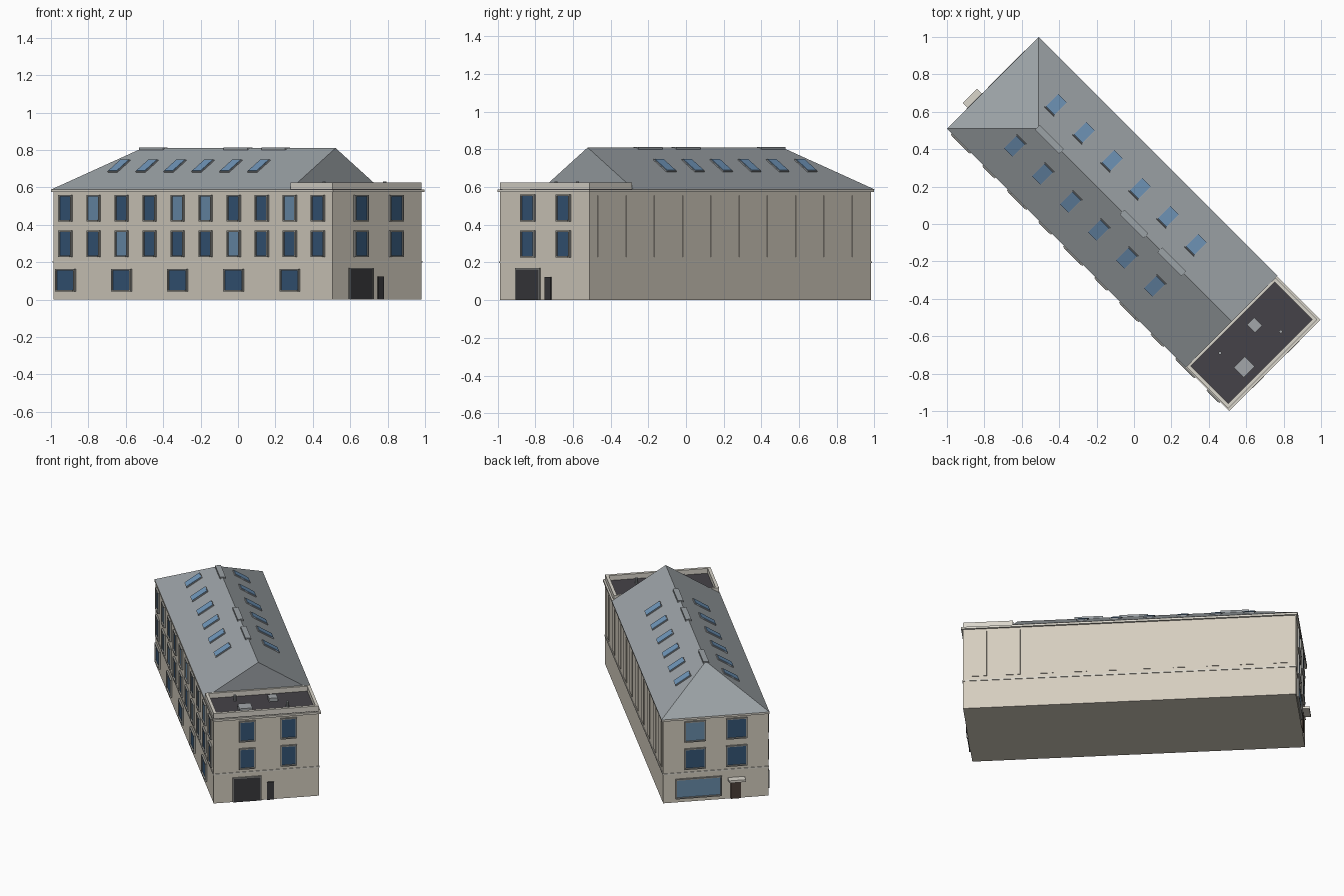
import bpy, bmesh, math
from mathutils import Matrix, Vector

if "Cube" in bpy.data.objects:
    bpy.data.objects.remove(bpy.data.objects["Cube"])

TURN = Matrix.Rotation(-math.pi / 4, 4, 'Z')   # the building sits diagonally
X0, X1, Y0, Y1 = -1.0545, 1.0545, -0.3415, 0.332
EAVE, RIDGE, GABLE = 0.588, 0.81, 0.738


def material(name, r, g, b):
    m = bpy.data.materials.new(name)
    m.diffuse_color = (r, g, b, 1)
    m.use_nodes = True
    m.node_tree.nodes["Principled BSDF"].inputs["Base Color"].default_value = m.diffuse_color
    return m


WALL = material("stone", 0.66, 0.61, 0.52)
TRIM = material("pale_trim", 0.70, 0.67, 0.60)
FRAME = material("frame_grey", 0.32, 0.32, 0.30)
ROOF = material("slate", 0.33, 0.36, 0.38)
GLASS = material("dark_glass", 0.035, 0.09, 0.18)
LIT = material("light_glass", 0.14, 0.26, 0.40)
SKY = material("skylight_glass", 0.16, 0.30, 0.48)
DARK = material("dark_door", 0.04, 0.04, 0.045)
BROWN = material("door_brown", 0.07, 0.05, 0.04)
TAR = material("flat_roof", 0.06, 0.055, 0.065)
METAL = material("metal", 0.36, 0.38, 0.40)


def finish(name, bm, mat):
    bmesh.ops.recalc_face_normals(bm, faces=bm.faces)
    me = bpy.data.meshes.new(name)
    bm.to_mesh(me)
    bm.free()
    me.materials.append(mat)
    ob = bpy.data.objects.new(name, me)
    bpy.context.collection.objects.link(ob)
    ob.matrix_world = TURN
    return ob


def boxes(name, mat, items):
    """Join boxes given as (matrix, x0, x1, y0, y1, z0, z1)."""
    bm = bmesh.new()
    for mtx, a, b, c, d, e, f in items:
        m = (mtx @ Matrix.Translation(((a + b) / 2, (c + d) / 2, (e + f) / 2))
             @ Matrix.Diagonal((b - a, d - c, f - e, 1)))
        bmesh.ops.create_cube(bm, size=1, matrix=m)
    return finish(name, bm, mat)


I = Matrix.Identity(4)
# Facade frames: local x along the wall, local -y outward
FRONT = Matrix.Translation((0, Y0, 0))
END = Matrix.Translation((X1, 0, 0)) @ Matrix.Rotation(math.pi / 2, 4, 'Z')
FAR = Matrix.Translation((X0, 0, 0)) @ Matrix.Rotation(-math.pi / 2, 4, 'Z')
BACK = Matrix.Translation((0, Y1, 0)) @ Matrix.Rotation(math.pi, 4, 'Z')

# Main body, string course and cornice
boxes("walls", WALL, [(I, X0, X1, Y0, Y1, 0, 0.578)])
boxes("string_course", TRIM, [(I, X0 - .004, X1 + .004, Y0 - .004, Y1 + .004, 0.198, 0.206)])
boxes("cornice", TRIM, [(I, X0 - .012, X1 + .012, Y0 - .006, Y1 + .012, 0.574, EAVE)])

# Pitched roof: hip at the far end, upright gable at the flat-roofed end
bm = bmesh.new()
xa, ya = -1.068, 0.346
v = [bm.verts.new(p) for p in ((xa, -ya, EAVE), (GABLE, -ya, EAVE), (GABLE, ya, EAVE),
                               (xa, ya, EAVE), (-0.722, 0, RIDGE), (GABLE, 0, RIDGE))]
for f in ((0, 1, 5, 4), (2, 3, 4, 5), (3, 0, 4), (1, 2, 5), (0, 3, 2, 1)):
    bm.faces.new([v[i] for i in f])
finish("pitched_roof", bm, ROOF)

# Flat roof with parapet
t, zt = 0.02, 0.625
boxes("flat_roof", TAR, [(I, GABLE, X1, Y0, Y1, 0.58, 0.591)])
boxes("parapet", TRIM, [
    (I, GABLE, X1, Y0, Y0 + t, 0.58, zt), (I, GABLE, X1, Y1 - t, Y1, 0.58, zt),
    (I, X1 - t, X1, Y0 + t, Y1 - t, 0.58, zt),
    (I, GABLE, GABLE + 0.014, Y0 + t, Y1 - t, 0.58, zt)])
boxes("roof_units", METAL, [(I, x - w, x + w, y - d, y + d, 0.585, h) for x, y, w, d, h in (
    (0.838, 0.074, 0.03, 0.028, 0.615), (0.958, -0.124, 0.038, 0.042, 0.618))])
bm = bmesh.new()
for x, y in ((0.962, 0.148), (0.813, -0.163)):
    bmesh.ops.create_cone(bm, cap_ends=True, segments=10, radius1=0.009, radius2=0.009,
                          depth=0.045, matrix=Matrix.Translation((x, y, 0.608)))
finish("vent_pipes", bm, METAL)

# Ridge vents
boxes("ridge_vents", ROOF, [(I, x - .09, x + .09, -.018, .018, 0.79, 0.813)
                            for x in (-0.64, 0.0, 0.285)])

# Skylights on both slopes
panes, curbs = [], []
pitch = math.atan2(RIDGE - EAVE, ya)
for side in (-1, 1):
    for i in range(6):
        y = side * 0.153
        z = RIDGE - abs(y) * math.tan(pitch)
        m = Matrix.Translation((-0.745 + i * 0.2115, y, z)) @ Matrix.Rotation(-side * pitch, 4, 'X')
        curbs.append((m, -.036, .036, -.059, .059, -.01, .006))
        panes.append((m, -.032, .032, -.055, .055, -.01, .009))
boxes("skylight_frames", METAL, curbs)
boxes("skylights", SKY, panes)

# Windows: glass pane plus four proud frame bars
frames, dark, lit = [], [], []


def window(m, x, w, z0, z1, light=False):
    h, b, p = w / 2, 0.008, 0.012
    (lit if light else dark).append((m, x - h, x + h, -.005, .005, z0, z1))
    frames.extend([(m, x - h - b, x - h, -p, .005, z0 - b, z1 + b),
                   (m, x + h, x + h + b, -p, .005, z0 - b, z1 + b),
                   (m, x - h, x + h, -p, .005, z1, z1 + b),
                   (m, x - h, x + h, -p - .003, .005, z0 - b, z0)])


UPPER, MIDDLE = (0.425, 0.552), (0.235, 0.362)
for i in range(10):
    x = -0.958 + i * 0.2121
    window(FRONT, x, 0.08, *UPPER, i in (1, 4, 5, 8))
    window(FRONT, x, 0.08, *MIDDLE, i in (2, 6))
    if i % 2 == 0:
        window(FRONT, x, 0.13, 0.05, 0.155)
for x in (-0.128, 0.138):
    for row in (UPPER, MIDDLE):
        window(END, x, 0.088, *row)
        window(FAR, x, 0.12, *row, x < 0 and row is UPPER)
window(FAR, -0.105, 0.28, 0.035, 0.155, True)       # shop window
boxes("window_frames", FRAME, frames)
boxes("window_glass_dark", GLASS, dark)
boxes("window_glass_light", LIT, lit)

# Blind panels along the back wall
boxes("back_panels", WALL, [(BACK, x - .046, x + .046, -.004, .004, 0.23, 0.556)
                            for x in (-0.95 + i * 0.2121 for i in range(10))])

# Doors and canopy
boxes("garage_door", DARK, [(END, -.213, -.043, -.007, .005, 0, 0.163)])
boxes("side_door", DARK, [(END, .0, .044, -.007, .005, 0, 0.123)])
boxes("garage_door_frame", FRAME, [
    (END, -.22, -.213, -.01, .005, 0, 0.17), (END, -.043, -.036, -.01, .005, 0, 0.17),
    (END, -.213, -.043, -.01, .005, 0.163, 0.17)])
boxes("entrance_door", BROWN, [(FAR, .1, .165, -.008, .005, 0, 0.125)])
boxes("entrance_canopy", TRIM, [(FAR, .082, .19, -.05, .005, 0.13, 0.146)])
